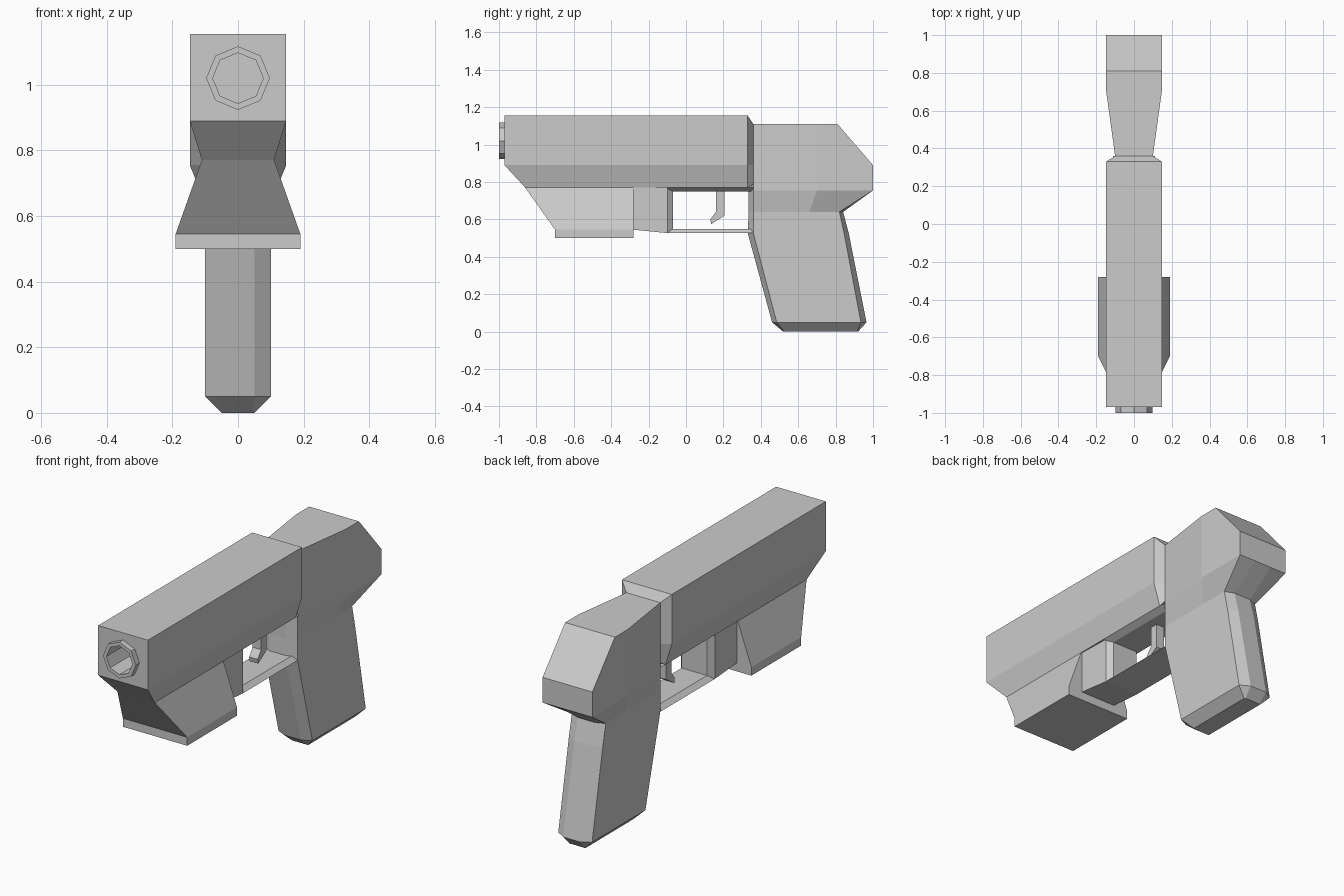
import bpy, bmesh, math
from mathutils import Matrix

if "Cube" in bpy.data.objects:
    bpy.data.objects.remove(bpy.data.objects["Cube"])


def loft(name, halves):
    """Skin +x half-outlines, mirrored across x=0, into a capped solid."""
    bm = bmesh.new()
    rings = []
    for half in halves:
        pts = list(half) + [(-x, y, z) for x, y, z in reversed(half)]
        rings.append([bm.verts.new(p) for p in pts])
    n = len(rings[0])
    for a, b in zip(rings, rings[1:]):
        for i in range(n):
            j = (i + 1) % n
            bm.faces.new((a[i], a[j], b[j], b[i]))
    bm.faces.new(rings[0])
    bm.faces.new(rings[-1])
    return finish(name, bm)


def finish(name, bm):
    bmesh.ops.recalc_face_normals(bm, faces=bm.faces)
    me = bpy.data.meshes.new(name)
    bm.to_mesh(me)
    bm.free()
    ob = bpy.data.objects.new(name, me)
    bpy.context.collection.objects.link(ob)
    return ob


def level(z, w, y0, y1):
    return [(w, y0, z), (w, y1, z)]


def wall(y, w, z0, z1):
    return [(w, y, z0), (w, y, z1)]


def octagon(name, r, y0, y1):
    bm = bmesh.new()
    m = Matrix.Translation((0, (y0 + y1) / 2, 1.02)) @ Matrix.Rotation(math.pi / 2, 4, 'X')
    bmesh.ops.create_cone(bm, cap_ends=True, segments=8, radius1=r, radius2=r,
                          depth=y1 - y0, matrix=m)
    return finish(name, bm)


# Upper body with tapered underside, and its chamfered rear
slide = loft("upper_body", [level(1.155, .147, -.97, .33), level(.89, .147, -.97, .33),
                            level(.77, .11, -.86, .33)])
loft("upper_body_rear", [
    [(.147, .33, 1.155), (.147, .33, .89), (.11, .33, .77)],
    [(.10, .36, 1.11), (.10, .36, .89), (.10, .36, .79)]])

# Muzzle ring, bored through into the body
muzzle = octagon("muzzle_ring", .097, -1.0, -.96)
bore = octagon("bore_cutter", .077, -1.05, -.75)
bore.hide_render = True
for ob in (slide, muzzle):
    mod = ob.modifiers.new("bore", 'BOOLEAN')
    mod.operation = 'DIFFERENCE'
    mod.solver = 'EXACT'
    mod.object = bore
    bpy.context.view_layer.objects.active = ob
    bpy.ops.object.modifier_apply(modifier=mod.name)
bpy.data.objects.remove(bore)

# Flared block under the barrel
loft("under_block", [level(.77, .11, -.86, -.28), level(.545, .19, -.70, -.28),
                     level(.50, .19, -.70, -.28)])

# Frame and bevelled trigger guard
loft("frame_front", [wall(-.28, .105, .545, .775), wall(-.10, .10, .527, .775),
                     wall(-.07, .075, .527, .775)])
loft("guard_bottom", [level(.527, .10, -.10, .36), level(.55, .075, -.10, .36)])
loft("guard_top", [level(.77, .11, -.10, .36), level(.75, .075, -.10, .36)])

# Trigger
side = [(.16, .76), (.205, .76), (.205, .62), (.135, .575), (.13, .60), (.16, .64)]
bm = bmesh.new()
face = bm.faces.new([bm.verts.new((-.025, y, z)) for y, z in side])
ext = bmesh.ops.extrude_face_region(bm, geom=[face])
bmesh.ops.translate(bm, vec=(.05, 0, 0),
                    verts=[v for v in ext["geom"] if isinstance(v, bmesh.types.BMVert)])
bm.faces.new([v for v in list(bm.verts)[:6]]) if face not in bm.faces else None
finish("trigger", bm)


# Grip and flared head: z, front y, side-front y, flare y, side-back y, back y, flare width
def grip_ring(z, f, sf, m, sb, b, w, side_w=.10, end_w=.05):
    return [(end_w, f, z), (side_w, sf, z), (w, m, z), (w, sb, z), (end_w, b, z)]


loft("grip", [
    grip_ring(0, .52, .525, .70, .915, .92, .05, .05, .045),
    grip_ring(.05, .46, .485, .70, .935, .965, .10),
    grip_ring(.527, .33, .36, .66, .845, .87, .10),
    grip_ring(.64, .335, .36, .66, .82, .84, .10),
    grip_ring(.755, .335, .36, .70, 1.0, 1.0, .147),
    grip_ring(.89, .36, .36, .70, 1.0, 1.0, .147),
    grip_ring(1.11, .36, .36, .70, .81, .81, .147)])
